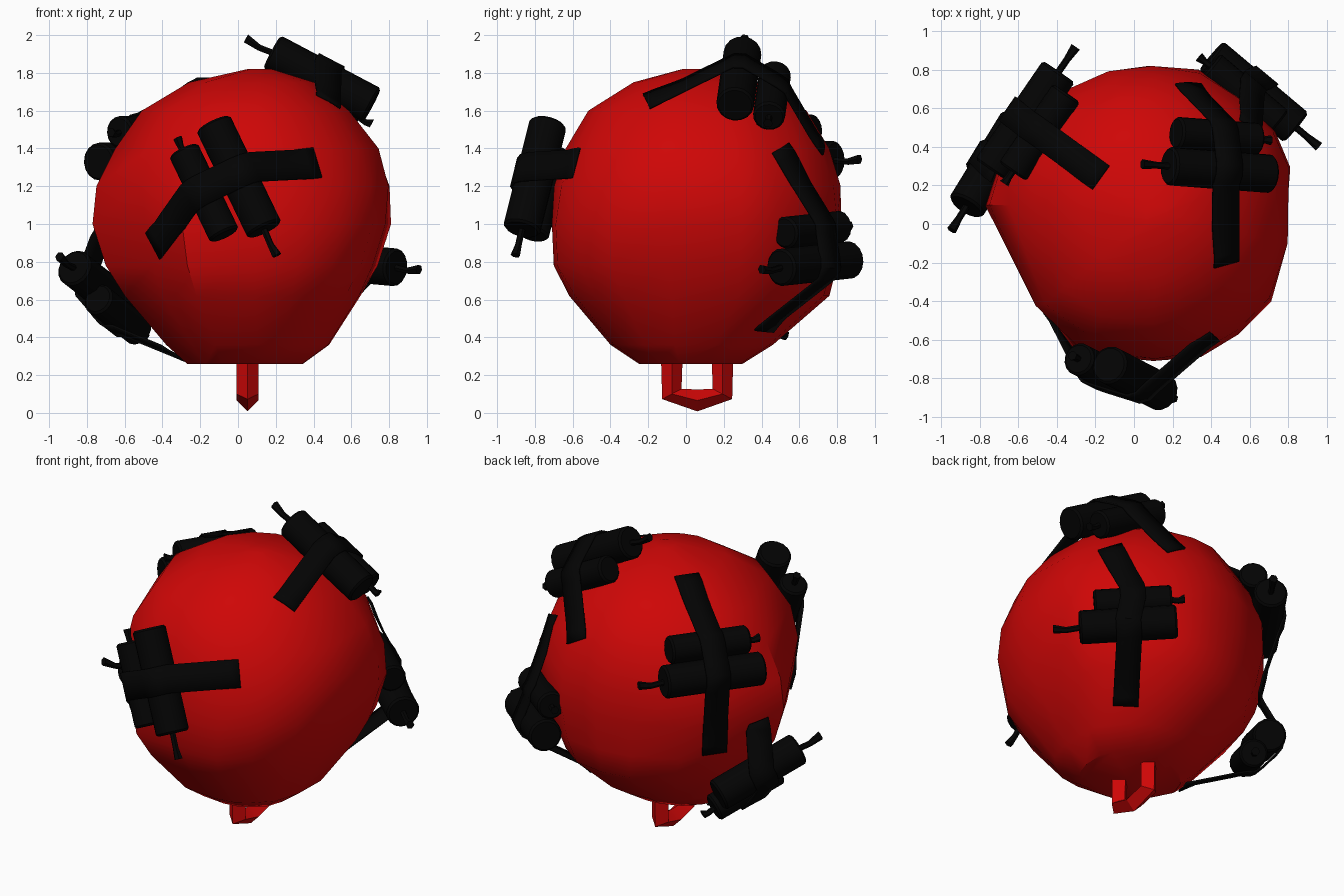
import bpy, bmesh, math
from mathutils import Vector
from mathutils.bvhtree import BVHTree

if "Cube" in bpy.data.objects:
    bpy.data.objects.remove(bpy.data.objects["Cube"])


def material(name, color):
    m = bpy.data.materials.new(name)
    m.diffuse_color = color
    m.use_nodes = True
    m.node_tree.nodes["Principled BSDF"].inputs["Base Color"].default_value = m.diffuse_color
    return m


RED = material("red_paint", (0.62, 0.002, 0.002, 1))
BLACK = material("black", (0.001, 0.001, 0.001, 1))


def finish(name, bm, mat, angle=40):
    bmesh.ops.recalc_face_normals(bm, faces=bm.faces)
    me = bpy.data.meshes.new(name)
    bm.to_mesh(me)
    bm.free()
    ob = bpy.data.objects.new(name, me)
    bpy.context.collection.objects.link(ob)
    me.materials.append(mat)
    bpy.ops.object.select_all(action='DESELECT')
    ob.select_set(True)
    bpy.context.view_layer.objects.active = ob
    bpy.ops.object.shade_smooth_by_angle(angle=math.radians(angle))
    return ob


def loft(bm, rings):
    # skin a list of closed loops and cap both ends
    loops = [[bm.verts.new(p) for p in r] for r in rings]
    for a, b in zip(loops, loops[1:]):
        n = len(a)
        for i in range(n):
            bm.faces.new((a[i], a[(i + 1) % n], b[(i + 1) % n], b[i]))
    bm.faces.new(loops[0])
    bm.faces.new(loops[-1])


def ring(center, axis, radius, sides, up=Vector((.03, .1, 1))):
    u = axis.cross(up).normalized()
    v = axis.cross(u).normalized()
    return [center + radius * (math.cos(t) * u + math.sin(t) * v)
            for t in (2 * math.pi * i / sides for i in range(sides))]


# Lumpy body: a plan outline fitted into the extents of each level, rounder towards the top
plan = [(.82, .3), (.74, .49), (.54, .67), (.34, .81), (.08, .83), (-.15, .79), (-.45, .66),
        (-.68, .4), (-.78, .1), (-.5, -.4), (-.3, -.67), (.1, -.71), (.35, -.69),
        (.55, -.57), (.72, -.4), (.79, -.1)]
levels = [(.26, -.27, .35, -.25, .30), (.36, -.38, .49, -.40, .46), (.62, -.60, .66, -.62, .76),
          (.78, -.70, .74, -.70, .80), (1.0, -.77, .81, -.71, .82), (1.2, -.75, .82, -.70, .82),
          (1.4, -.65, .76, -.64, .76), (1.6, -.51, .60, -.52, .64), (1.75, -.26, .41, -.28, .40),
          (1.82, .05, .18, -.02, .10)]


def body_ring(z, x0, x1, y0, y1):
    roundness = min(1, max(0, (z - 1) / .4)) if z > .7 else .4
    pts = []
    for x, y in plan:
        p = Vector(((x - .02) / .8, (y - .06) / .77))
        p = p.lerp(p.normalized(), roundness)
        pts.append(Vector(((x0 + x1) / 2 + p.x * (x1 - x0) / 2, (y0 + y1) / 2 + p.y * (y1 - y0) / 2, z)))
    return pts


bm = bmesh.new()
loft(bm, [body_ring(*level) for level in levels])
bmesh.ops.recalc_face_normals(bm, faces=bm.faces)
surface = BVHTree.FromBMesh(bm)
finish("body", bm, RED, 35)

# Loop hanging under the body, square in section
path = [Vector((.05, y, z)) for y, z in
        ((-.075, .32), (-.075, .1), (.06, .066), (.193, .1), (.193, .32))]
X = Vector((1, 0, 0))
bm = bmesh.new()
loft(bm, [ring(p, (path[min(i + 1, 4)] - path[max(i - 1, 0)]).normalized(), .058, 4, X)
          for i, p in enumerate(path)])
finish("bottom_loop", bm, RED, 20)


def stick(name, a, b, r, fuse_length):
    # bevelled cylinder with a drooping fuse that flares at the tip of end b
    d = (b - a).normalized()
    e = .012
    bm = bmesh.new()
    loft(bm, [ring(a, d, r - e, 16), ring(a + d * e, d, r, 16),
              ring(b - d * e, d, r, 16), ring(b, d, r - e, 16)])
    finish(name + "_stick", bm, BLACK)
    bm = bmesh.new()
    droop = Vector((0, 0, -.012))
    loft(bm, [ring(b - d * .02, d, .018, 6), ring(b + d * fuse_length / 2 + droop, d, .018, 6),
              ring(b + d * fuse_length, d, .026, 6)])
    finish(name + "_fuse", bm, BLACK)


def tape(name, start, end, sticks, axis, width):
    # ribbon wrapped over the sticks and kept just outside the body
    start, end = (surface.find_nearest(p)[0] for p in (start, end))
    pts = [start]
    ordered = sorted(sticks, key=lambda s: (s[0] - start).length)
    for i, (c, r) in enumerate(ordered):
        co, out, _, _ = surface.find_nearest(c)
        out = (out - axis * out.dot(axis)).normalized()
        side = axis.cross(out)
        if side.dot(end - start) < 0:
            side = -side
        turns = (-60, -30, 0) if i == 0 else (0, 30, 60)
        pts += [c + (r + .01) * (math.cos(math.radians(t)) * out + math.sin(math.radians(t)) * side)
                for t in turns]
    pts.append(end)
    fine = []
    for p, q in zip(pts, pts[1:]):
        steps = max(1, round((q - p).length / .06))
        fine += [p.lerp(q, k / steps) for k in range(steps)]
    fine.append(end)
    bm = bmesh.new()
    rows = []
    for i, p in enumerate(fine):
        along = (fine[min(i + 1, len(fine) - 1)] - fine[max(i - 1, 0)]).normalized()
        w = (axis - along * axis.dot(along)).normalized()
        row = []
        for s in (-.5, 0, .5):
            q = p + w * width * s
            co, no, _, _ = surface.find_nearest(q)
            if (q - co).dot(no) < .015 or i in (0, len(fine) - 1):
                q = co + no * .015
            row.append(bm.verts.new(q))
        rows.append(row)
    for r, s in zip(rows, rows[1:]):
        for k in (0, 1):
            bm.faces.new((r[k], r[k + 1], s[k + 1], s[k]))
    mod = finish(name, bm, BLACK).modifiers.new("thickness", 'SOLIDIFY')
    mod.thickness = .012
    mod.offset = 0


def bundle(name, a, b, small_center, start, end, width=.15):
    # large stick from a to b, a shorter one beside it facing the other way, tape across
    a, b, c, start, end = (Vector(v) for v in (a, b, small_center, start, end))
    half = (b - a) * .4
    stick(name + "_large", a, b, .1, .155)
    stick(name + "_small", c + half, c - half, .085, .075)
    tape(name + "_tape", start, end, [((a + b) / 2, .1), (c, .085)], (b - a).normalized(), width)


# Five bundles taped around the body
bundle("top", (.71, .26, 1.63), (.18, .30, 1.91), (.43, .455, 1.68), (.46, -.2, 1.62), (.29, .77, 1.43))
bundle("back_right", (.40, .87, .81), (.84, .5, .77), (.57, .67, .97), (.64, .53, 1.42), (.46, .46, .37))
bundle("back_left", (-.74, .28, 1.33), (-.39, .79, 1.34), (-.49, .475, 1.49), (-.17, .24, 1.76), (-.56, .5, .8))
bundle("left", (-.6, .53, .56), (-.87, .09, .77), (-.635, .295, .52), (-.66, .26, 1.0), (-.3, .1, .28))
bundle("front", (-.13, -.73, 1.53), (.14, -.87, .97), (-.18, -.755, 1.165), (-.46, -.46, .88), (.4, -.55, 1.31), .17)
